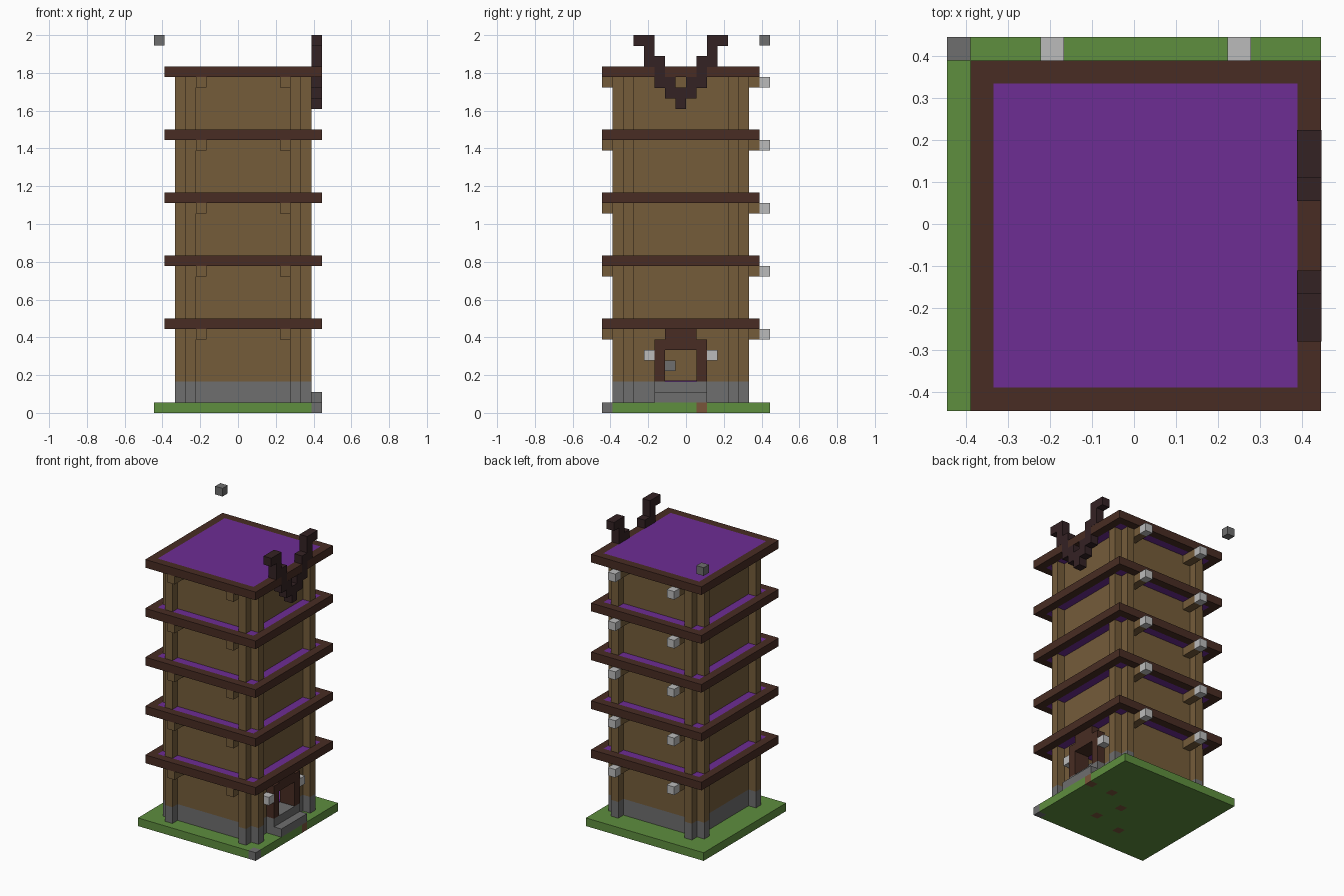
import bpy
import bmesh
from mathutils import Vector

if "Cube" in bpy.data.objects:
    bpy.data.objects.remove(bpy.data.objects["Cube"])

U = 2 / 36                       # one block
ORIGIN = Vector((-8, -8, 0))     # block grid starts at the rear corner of the lawn


def material(name, r, g, b):
    def lin(c):
        c /= 255
        return c / 12.92 if c < 0.04 else ((c + 0.055) / 1.055) ** 2.4
    m = bpy.data.materials.new(name)
    color = (lin(r), lin(g), lin(b), 1)
    m.diffuse_color = color
    m.use_nodes = True
    m.node_tree.nodes["Principled BSDF"].inputs["Base Color"].default_value = color
    return m


grass = material("grass green", 94, 142, 62)
dirt = material("dirt brown", 121, 85, 58)
stone = material("stone grey", 110, 110, 110)
wood = material("wood tan", 117, 92, 58)
trim = material("trim dark brown", 72, 44, 35)
purple = material("roof purple", 109, 45, 148)
horn = material("horn dark", 52, 34, 36)
lamp = material("lamp light grey", 187, 187, 187)


def finish(name, bm, mats):
    mesh = bpy.data.meshes.new(name)
    bm.to_mesh(mesh)
    bm.free()
    for m in mats:
        mesh.materials.append(m)
    ob = bpy.data.objects.new(name, mesh)
    bpy.context.collection.objects.link(ob)
    return ob


def blocks(name, mat, boxes, grow=0.0):
    """One object from boxes given as (low corner, high corner) in block units."""
    bm = bmesh.new()
    for lo, hi in boxes:
        lo, hi = Vector(lo), Vector(hi)
        size = (hi - lo) * U + Vector((grow, grow, grow))
        verts = bmesh.ops.create_cube(bm, size=1)["verts"]
        bmesh.ops.scale(bm, vec=size, verts=verts)
        bmesh.ops.translate(bm, vec=((lo + hi) / 2 + ORIGIN) * U, verts=verts)
    return finish(name, bm, [mat])


def cell(i, j, k):
    return (i, j, k), (i + 1, j + 1, k + 1)


# Lawn: gridded slab with dirt patches and one stone corner
bm = bmesh.new()
bmesh.ops.create_grid(bm, x_segments=16, y_segments=16, size=8 * U)
top = bmesh.ops.extrude_face_region(bm, geom=bm.faces[:])["geom"]
bmesh.ops.translate(bm, vec=(0, 0, U),
                    verts=[g for g in top if isinstance(g, bmesh.types.BMVert)])
bmesh.ops.recalc_face_normals(bm, faces=bm.faces)
patches = {(15, 9), (12, 9), (9, 7), (10, 4), (6, 3)}
for f in bm.faces:
    inside = f.calc_center_median() - f.normal * U * 0.3
    key = (int(inside.x / U + 8), int(inside.y / U + 8))
    f.material_index = 1 if key in patches else 2 if key == (15, 0) else 0
finish("lawn", bm, [grass, dirt, stone])

# Stone base and steps
blocks("stone_base", stone, [((3, 2, 1), (14, 13, 3))])
blocks("door_steps", stone, [((14, 5, 1), (15, 10, 3)), ((15, 5, 1), (16, 10, 2))])

# Ground storey walls around the doorway, with a carpet inside
blocks("ground_storey_walls", wood, [
    ((3, 2, 3), (4, 13, 8)),
    ((4, 2, 3), (14, 3, 8)),
    ((4, 12, 3), (14, 13, 8)),
    ((13, 3, 3), (14, 5, 8)),
    ((13, 10, 3), (14, 12, 8)),
])
blocks("carpet", purple, [((4, 3, 3), (13, 12, 3.1))])
blocks("door_frame", trim, [
    ((13, 5, 3), (15, 6, 7)),
    ((13, 9, 3), (15, 10, 7)),
    ((13, 6, 6), (15, 9, 8)),
])
blocks("frame_backing", wood, [((13, 5, 7), (14, 6, 8)), ((13, 9, 7), (14, 10, 8))])
blocks("door_stone", stone, [cell(12, 6, 4)])
blocks("door_lamps", lamp, [cell(14, 4, 5), cell(14, 10, 5)])

# Upper storeys
blocks("upper_walls", wood, [((3, 2, 8), (14, 13, 32))])

# Pillars beside each corner, on stone feet
spots = [(i, j) for i in (2, 14) for j in (2, 12)]
spots += [(i, j) for i in (3, 13) for j in (1, 13)]
blocks("pillar_feet", stone, [((i, j, 1), (i + 1, j + 1, 3)) for i, j in spots])
blocks("pillars", wood, [((i, j, 3), (i + 1, j + 1, 32)) for i, j in spots])

# Eaves, beams and hanging lamps on every storey
for n in range(5):
    z = 8 + 6 * n
    blocks(f"eave_trim_{n + 1}", trim, [
        ((1, 0, z), (16, 1, z + 1)),
        ((1, 14, z), (16, 15, z + 1)),
        ((1, 1, z), (2, 14, z + 1)),
        ((15, 1, z), (16, 14, z + 1)),
    ])
    blocks(f"roof_{n + 1}", purple, [((2, 1, z), (15, 14, z + 1))])
    blocks(f"beam_ends_{n + 1}", wood,
           [((i, j, z - 1), (i + 1, j + 2, z)) for i in (4, 12) for j in (0, 13)])
    blocks(f"back_lamps_{n + 1}", lamp, [cell(i, 15, z - 1) for i in (4, 12)])

# Stepped horns, mirrored about the middle of the door side
half = [(3, 35), (4, 35), (4, 34), (4, 33), (5, 33), (5, 32), (5, 31), (6, 31), (6, 30)]
cells = half + [(14 - j, k) for j, k in half] + [(7, 30), (7, 29)]
blocks("horns", horn, [cell(15, j, k) for j, k in cells], grow=0.002)

# Floating marker stone at the far corner
blocks("floating_stone", stone, [cell(0, 15, 35)])
